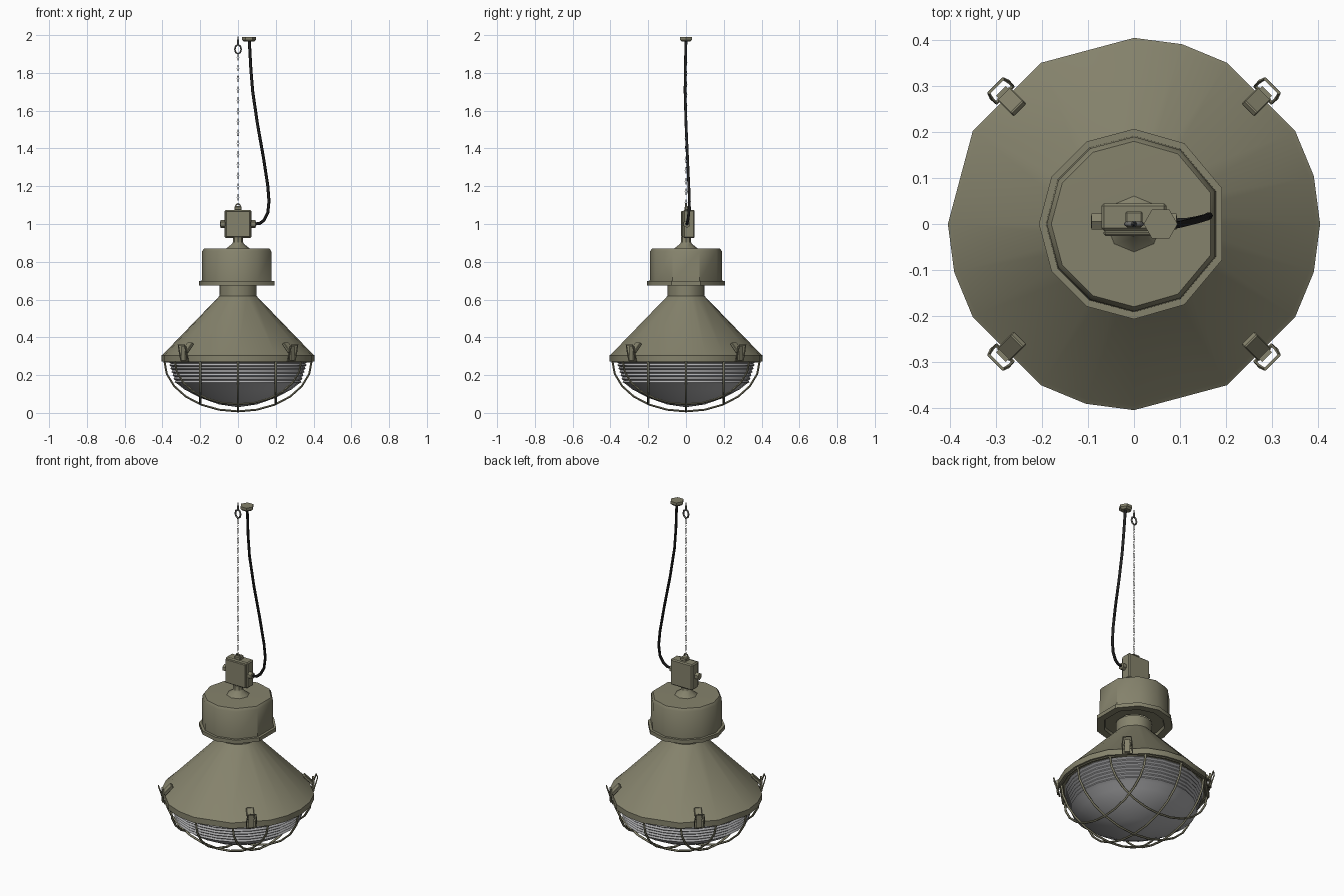
import bpy, bmesh, math
from mathutils import Matrix, Vector

if "Cube" in bpy.data.objects:
    bpy.data.objects.remove(bpy.data.objects["Cube"])


def material(name, rgb):
    m = bpy.data.materials.new(name)
    m.diffuse_color = (*rgb, 1)
    m.use_nodes = True
    m.node_tree.nodes["Principled BSDF"].inputs["Base Color"].default_value = m.diffuse_color
    return m


OLIVE = material("olive paint", (0.235, 0.225, 0.15))
GLASS = material("grey glass", (0.42, 0.42, 0.43))
BLACK = material("black rubber", (0.015, 0.015, 0.015))
STEEL = material("dark steel", (0.16, 0.16, 0.15))


def finish(name, mesh, mat, smooth=35):
    mesh.materials.clear()
    mesh.materials.append(mat)
    ob = bpy.data.objects.new(name, mesh)
    bpy.context.collection.objects.link(ob)
    if smooth:
        bpy.ops.object.select_all(action='DESELECT')
        ob.select_set(True)
        bpy.context.view_layer.objects.active = ob
        bpy.ops.object.shade_smooth_by_angle(angle=math.radians(smooth))
    return ob


def from_bm(name, bm, mat, smooth=35):
    bmesh.ops.recalc_face_normals(bm, faces=bm.faces)
    me = bpy.data.meshes.new(name)
    bm.to_mesh(me)
    bm.free()
    return finish(name, me, mat, smooth)


def steps(n):
    return [360 * i / n for i in range(n)]


def lathe(name, profile, angles, mat, smooth=35, matrix=Matrix()):
    """Spin (radius, z) points round z using the given angles in degrees."""
    bm = bmesh.new()
    rings = []
    for r, z in profile:
        if r < 1e-6:
            rings.append([bm.verts.new((0, 0, z))] * len(angles))
        else:
            rings.append([bm.verts.new((r * math.cos(math.radians(a)),
                                        r * math.sin(math.radians(a)), z)) for a in angles])
    for lo, hi in zip(rings, rings[1:]):
        for i in range(len(angles)):
            j = (i + 1) % len(angles)
            quad = list(dict.fromkeys((lo[i], lo[j], hi[j], hi[i])))
            if len(quad) > 2:
                bm.faces.new(quad)
    bm.transform(matrix)
    return from_bm(name, bm, mat, smooth)


def box(name, size, matrix, mat, bevel=0.0):
    bm = bmesh.new()
    bmesh.ops.create_cube(bm, size=1)
    bm.transform(Matrix.Diagonal((*size, 1)))
    if bevel:
        bmesh.ops.bevel(bm, geom=bm.edges[:], offset=bevel, segments=1, affect='EDGES')
    bm.transform(matrix)
    return from_bm(name, bm, mat, 0)


def wires(name, paths, radius, mat, closed=False, res=1, smooth=60):
    """One mesh made of round wires that follow lists of points."""
    cu = bpy.data.curves.new(name, 'CURVE')
    cu.dimensions = '3D'
    cu.bevel_depth = radius
    cu.bevel_resolution = res
    cu.use_fill_caps = True
    for pts in paths:
        sp = cu.splines.new('POLY')
        sp.points.add(len(pts) - 1)
        for p, co in zip(sp.points, pts):
            p.co = (*co, 1)
        sp.use_cyclic_u = closed
    tmp = bpy.data.objects.new(name + "_curve", cu)
    bpy.context.collection.objects.link(tmp)
    bpy.context.view_layer.update()
    me = bpy.data.meshes.new_from_object(
        tmp.evaluated_get(bpy.context.evaluated_depsgraph_get()))
    bpy.data.objects.remove(tmp)
    return finish(name, me, mat, smooth)


def move(x, y, z):
    return Matrix.Translation((x, y, z))


# Conical shade with its uneven low-poly outline and rim
shade_angles = [0, 15, 30, 60, 75, 90, 120, 150, 180, 195, 210, 240, 255, 270, 300, 330, 345]
lathe("shade", [(0.36, 0.28), (0.37, 0.272), (0.405, 0.272), (0.405, 0.305), (0.395, 0.312),
                (0.097, 0.62), (0.097, 0.68)], shade_angles, OLIVE)

# Ballast housing with bottom flange and lid
house_angles = [22, 58, 90, 120, 150, 180, 210, 240, 270, 302, 338]
lathe("ballast_housing", [(0.09, 0.69), (0.16, 0.69), (0.165, 0.675), (0.207, 0.675),
                          (0.207, 0.697), (0.192, 0.697), (0.19, 0.855), (0.18, 0.87), (0, 0.872)],
      house_angles, OLIVE)

# Mounting cone and stem between housing and junction box
lathe("mounting_cone", [(0.065, 0.868), (0.03, 0.896), (0.026, 0.905), (0.026, 0.93), (0, 0.93)],
      steps(8), OLIVE)

# Junction box with lid and glands
box("junction_box", (0.142, 0.06, 0.15), move(0, 0.015, 1.0), OLIVE, 0.006)
box("junction_box_lid", (0.132, 0.012, 0.14), move(0, -0.02, 1.0), OLIVE, 0.004)
gland = [(0, 0), (0.02, 0), (0.02, 0.024), (0.012, 0.026), (0, 0.026)]
for side, x in (("left", -1), ("right", 1)):
    lathe("gland_" + side, gland, steps(6), OLIVE, 30,
          move(x * 0.068, 0.005, 1.0) @ Matrix.Rotation(x * math.pi / 2, 4, 'Y'))
box("hanger_lug", (0.038, 0.035, 0.022), move(0, 0.01, 1.083), OLIVE, 0.004)
wires("hanger_eye", [[(0.012 * math.cos(a), 0.0, 1.095 + 0.012 * math.sin(a))
                      for a in [i * math.pi / 4 for i in range(8)]]], 0.004, OLIVE, True)

# Ribbed glass bowl
ribs = []
count = 7
for i in range(count):
    z = 0.28 - i * 0.018
    r = 0.363 - i * 0.0055
    ribs += [(r, z), (r + 0.006, z - 0.010)]
lathe("glass_bowl", ribs + [(0.318, 0.152), (0.285, 0.125), (0.2, 0.08), (0.1, 0.045), (0, 0.03)],
      steps(24), GLASS, 30)

# Protective cage: three bars each way, following a bowl
bars = []
for c in (-0.2, 0, 0.2):
    a = math.sqrt(0.39 ** 2 - c * c)
    arc = [(a * math.cos(t), 0.275 - 0.267 * a / 0.39 * math.sin(t))
           for t in [math.pi * i / 12 for i in range(13)]]
    bars.append([(c, u, z) for u, z in arc])
    bars.append([(u, c, z) for u, z in arc])
wires("cage_bars", bars, 0.006, OLIVE)
wires("cage_ring", [[(0.388 * math.cos(math.radians(a)), 0.388 * math.sin(math.radians(a)), 0.273)
                     for a in shade_angles]], 0.006, OLIVE, True)

# Four latches round the rim
for i in range(4):
    turn = Matrix.Rotation(math.radians(45 + 90 * i), 4, 'Z')
    box(f"latch_plate_{i + 1}", (0.065, 0.04, 0.016),
        turn @ move(0.377, 0, 0.345) @ Matrix.Rotation(math.radians(46), 4, 'Y'), OLIVE, 0.003)
    box(f"latch_lever_{i + 1}", (0.01, 0.03, 0.075), turn @ move(0.405, 0, 0.315), OLIVE)
    bail = [(0.398, -0.026, 0.272), (0.412, -0.026, 0.32), (0.425, -0.022, 0.36),
            (0.425, 0.022, 0.36), (0.412, 0.026, 0.32), (0.398, 0.026, 0.272)]
    wires(f"latch_bail_{i + 1}", [[turn @ Vector(p) for p in bail]], 0.004, OLIVE, True, 0)

# Suspension chain: thin links, alternately turned
links = []
pitch, z = 0.0285, 1.113
k = 0
while z < 1.90:
    loop = []
    for a in [math.pi / 4 * i for i in range(8)]:
        u, v = 0.0055 * math.cos(a), 0.017 * math.sin(a)
        loop.append((u, 0, z + v) if k % 2 else (0, u, z + v))
    links.append(loop)
    z += pitch
    k += 1
wires("chain", links, 0.0013, STEEL, True, 0)

# Ceiling hook: screw shank and eye
eye = [(0.017 * math.sin(a), 0, 1.925 - 0.024 * math.cos(a))
       for a in [math.pi / 4 * i for i in range(8)]]
wires("hook_eye", [eye], 0.005, STEEL, True)
lathe("hook_shank", [(0, 1.945), (0.007, 1.945), (0.005, 1.97), (0, 2.0)], steps(6), STEEL)

# Ceiling rose and power cable
lathe("ceiling_rose", [(0, 1.965), (0.026, 1.965), (0.037, 1.975), (0.037, 1.99), (0, 1.99)],
      steps(6), OLIVE, 30, move(0.058, 0, 0))
path = [(0.06, 0, 1.97), (0.068, -0.004, 1.82), (0.078, -0.005, 1.7), (0.103, 0, 1.53),
        (0.135, 0.008, 1.35), (0.158, 0.015, 1.2), (0.164, 0.018, 1.12), (0.158, 0.015, 1.06),
        (0.138, 0.01, 1.02), (0.115, 0.006, 1.003), (0.085, 0.005, 1.0)]
wires("power_cable", [path], 0.008, BLACK)
